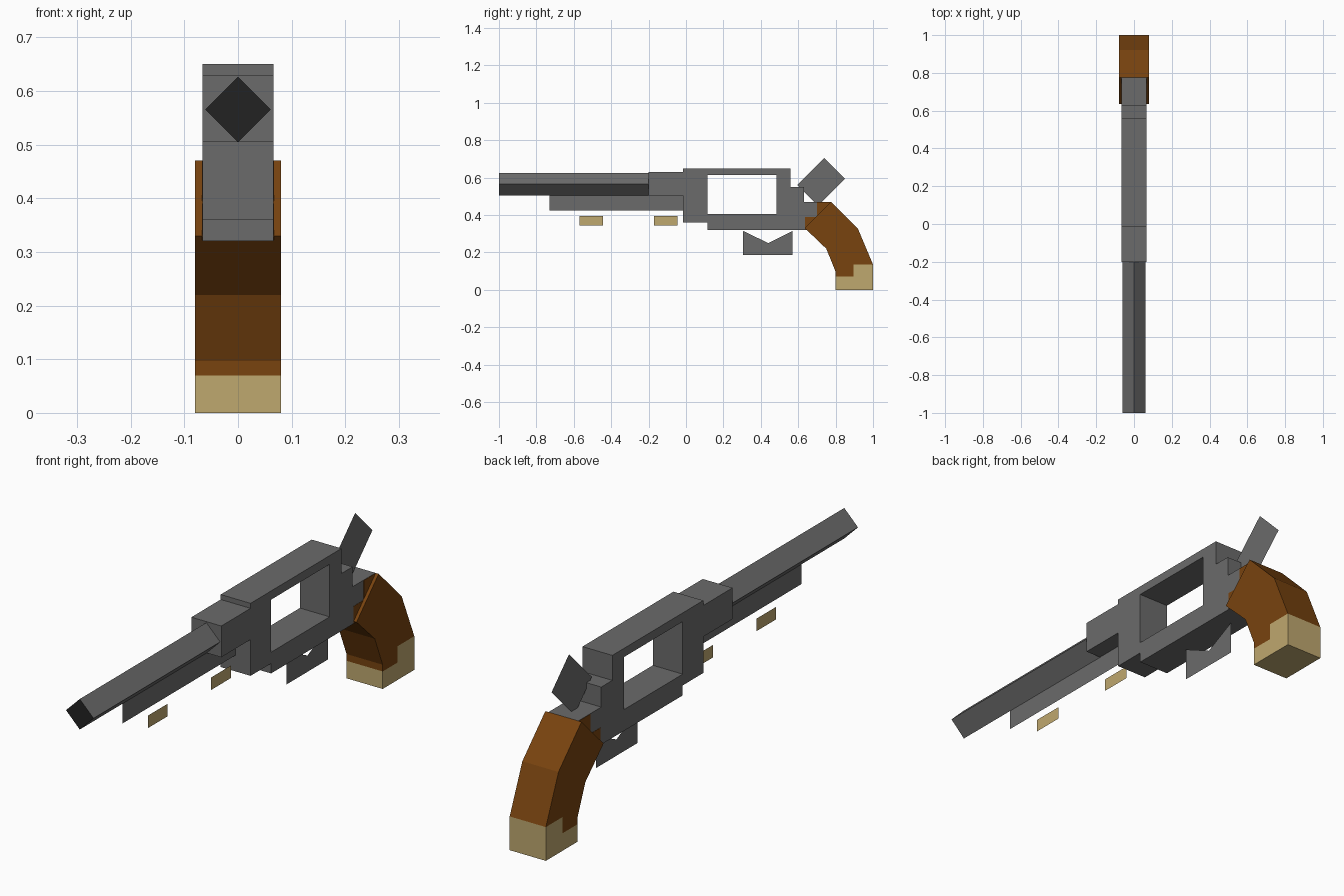
import bpy
import bmesh
from mathutils import Vector

cube = bpy.data.objects.get("Cube")
if cube:
    bpy.data.objects.remove(cube, do_unlink=True)


def material(name, srgb):
    lin = [((c / 255 + 0.055) / 1.055) ** 2.4 for c in srgb] + [1.0]
    mat = bpy.data.materials.new(name)
    mat.use_nodes = True
    mat.diffuse_color = lin
    bsdf = mat.node_tree.nodes["Principled BSDF"]
    bsdf.inputs["Base Color"].default_value = lin
    bsdf.inputs["Roughness"].default_value = 0.8
    return mat


steel = material("steel grey", (107, 107, 107))
black = material("bore black", (34, 34, 34))
wood = material("brown wood", (120, 67, 15))
brass = material("pale brass", (191, 168, 111))


def profile(name, outline, half, mat, hole=None):
    """Side outline of (y, z) points, extruded to x = +-half; half 0 gives a flat sheet."""
    bm = bmesh.new()
    edges = []
    for loop in filter(None, (outline, hole)):
        vs = [bm.verts.new((-half, y, z)) for y, z in loop]
        edges += [bm.edges.new((vs[i - 1], vs[i])) for i in range(len(vs))]
    if hole:
        bmesh.ops.triangle_fill(bm, edges=edges, use_beauty=True, normal=Vector((1, 0, 0)))
    else:
        bm.faces.new(bm.verts[:])
    if half:
        ext = bmesh.ops.extrude_face_region(bm, geom=bm.faces[:], use_keep_orig=True)
        moved = [g for g in ext["geom"] if isinstance(g, bmesh.types.BMVert)]
        bmesh.ops.translate(bm, verts=moved, vec=(2 * half, 0, 0))
        bmesh.ops.recalc_face_normals(bm, faces=bm.faces[:])
    mesh = bpy.data.meshes.new(name)
    bm.to_mesh(mesh)
    bm.free()
    mesh.materials.append(mat)
    obj = bpy.data.objects.new(name, mesh)
    bpy.context.collection.objects.link(obj)
    return obj


def rect(y0, y1, z0, z1):
    return [(y0, z0), (y1, z0), (y1, z1), (y0, z1)]


# Frame with the cylinder window and stepped top
profile("frame", [(-0.2, 0.505), (-0.015, 0.505), (-0.015, 0.36), (0.115, 0.36),
                  (0.115, 0.32), (0.66, 0.32), (0.74, 0.36), (0.775, 0.47),
                  (0.63, 0.47), (0.63, 0.55), (0.56, 0.55), (0.56, 0.65),
                  (-0.015, 0.65), (-0.015, 0.63), (-0.2, 0.63)],
        0.066, steel, hole=rect(0.115, 0.485, 0.405, 0.615))

# Diamond-section barrel with a black muzzle face
r, zc = 0.061, 0.565
bm = bmesh.new()
ring = [bm.verts.new(p) for p in ((r, -1, zc), (0, -1, zc + r), (-r, -1, zc), (0, -1, zc - r))]
face = bm.faces.new(ring)
ext = bmesh.ops.extrude_face_region(bm, geom=[face], use_keep_orig=True)
bmesh.ops.translate(bm, vec=(0, 0.81, 0),
                    verts=[g for g in ext["geom"] if isinstance(g, bmesh.types.BMVert)])
bmesh.ops.recalc_face_normals(bm, faces=bm.faces[:])
for f in bm.faces:
    f.material_index = 1 if f.normal.y < -0.9 else 0
mesh = bpy.data.meshes.new("barrel")
bm.to_mesh(mesh)
bm.free()
mesh.materials.append(steel)
mesh.materials.append(black)
bpy.context.collection.objects.link(bpy.data.objects.new("barrel", mesh))

# Flat sheets on the centre line
profile("under_barrel_rod", rect(-0.73, -0.015, 0.425, 0.505), 0, steel)
profile("front_brass_tab", rect(-0.57, -0.445, 0.345, 0.395), 0, brass)
profile("rear_brass_tab", rect(-0.17, -0.045, 0.345, 0.395), 0, brass)
profile("trigger_guard", [(0.305, 0.185), (0.57, 0.185), (0.57, 0.315),
                          (0.44, 0.25), (0.305, 0.315)], 0, steel)
profile("hammer", [(0.74, 0.705), (0.85, 0.595), (0.705, 0.45), (0.595, 0.56)], 0, steel)

# Wooden grip, its stepped brass cap, and the stepped wood inlay on the frame sides
profile("grip", [(0.775, 0.47), (0.92, 0.325), (1.0, 0.135), (0.895, 0.135),
                 (0.895, 0.07), (0.8, 0.07), (0.8, 0.097), (0.75, 0.22),
                 (0.635, 0.33)], 0.08, wood)
profile("grip_cap", [(0.8, 0), (1.0, 0), (1.0, 0.135), (0.895, 0.135),
                     (0.895, 0.07), (0.8, 0.07)], 0.08, brass)
profile("grip_inlay", [(0.635, 0.322), (0.66, 0.322), (0.74, 0.38), (0.772, 0.469),
                       (0.7, 0.469), (0.7, 0.39), (0.635, 0.39)], 0.067, wood)
